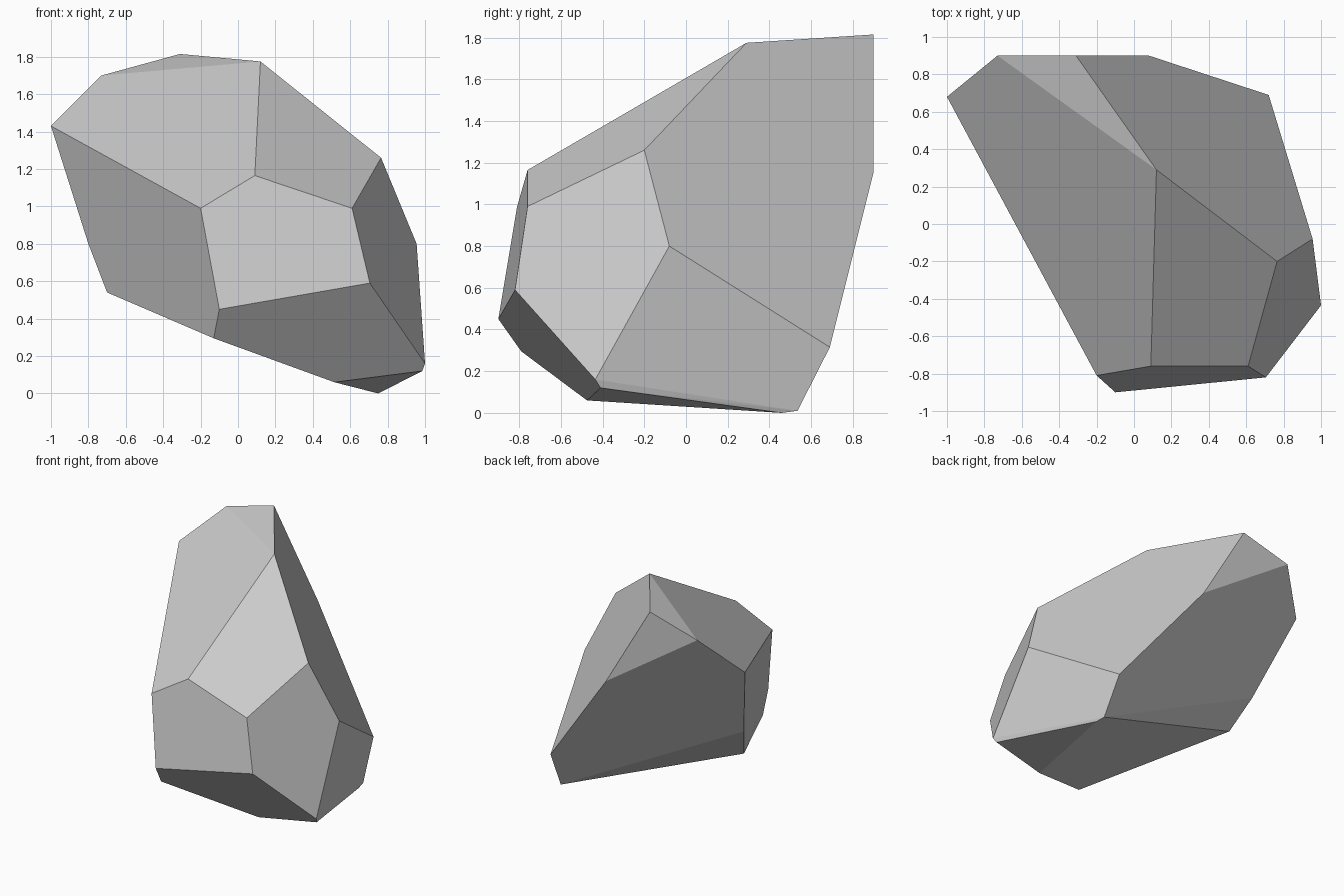
import bpy
import bmesh
from math import radians

# Remove the default object
cube = bpy.data.objects.get("Cube")
if cube:
    bpy.data.objects.remove(cube, do_unlink=True)

# Stone colour
stone = bpy.data.materials.new("stone grey")
stone.use_nodes = True
grey = (0.6, 0.6, 0.6, 1)
stone.diffuse_color = grey
stone.node_tree.nodes["Principled BSDF"].inputs["Base Color"].default_value = grey

# Corners of the faceted rock, grouped by region
crest = [(-1, .68, 1.43), (-.73, .9, 1.7), (-.31, .9, 1.815), (.12, .29, 1.775)]
front = [(.09, -.76, 1.165), (-.2, -.81, .99), (.61, -.76, .99),
         (.705, -.82, .59), (-.1, -.9, .45), (-.13, -.79, .295)]
left_side = [(.765, -.2, 1.26), (.955, -.08, .8), (1, -.435, .16), (.985, -.41, .12)]
base = [(.515, -.475, .06), (.75, .46, 0), (.737, .535, .01)]
back = [(.72, .69, .315), (.08, .9, 1.155), (-.8, .41, .8), (-.7, .265, .54)]

# Wrap the corners in a convex shell and merge coplanar triangles into facets
bm = bmesh.new()
for corner in crest + front + left_side + base + back:
    bm.verts.new(corner)
bmesh.ops.convex_hull(bm, input=bm.verts)
bmesh.ops.dissolve_limit(bm, angle_limit=radians(4), verts=bm.verts, edges=bm.edges)
bmesh.ops.recalc_face_normals(bm, faces=bm.faces)

mesh = bpy.data.meshes.new("rock")
bm.to_mesh(mesh)
bm.free()
mesh.materials.append(stone)
rock = bpy.data.objects.new("rock", mesh)
bpy.context.collection.objects.link(rock)
